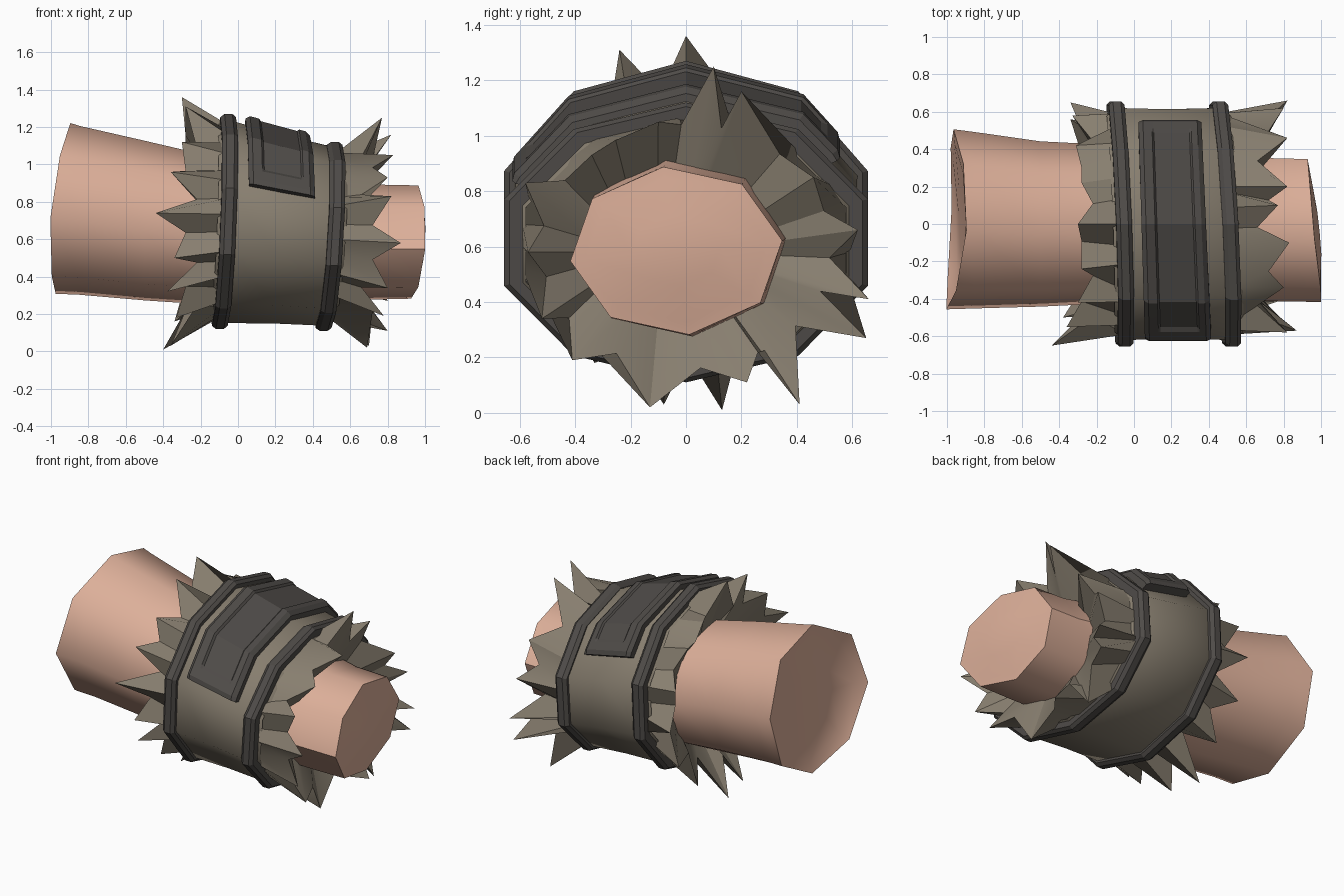
import bpy, bmesh, math
from math import sin, cos, radians, atan2, pi, floor

if "Cube" in bpy.data.objects:
    bpy.data.objects.remove(bpy.data.objects["Cube"])


def material(name, rgb):
    m = bpy.data.materials.new(name)
    m.diffuse_color = (*rgb, 1)
    m.use_nodes = True
    m.node_tree.nodes["Principled BSDF"].inputs["Base Color"].default_value = m.diffuse_color
    return m


SKIN = material("skin", (0.72, 0.43, 0.32))
HIDE = material("brown_hide", (0.245, 0.21, 0.16))
DARK = material("dark_leather", (0.078, 0.071, 0.065))


def loft(name, rings, mat, caps=False, loop=False, angle=35, closed=True):
    """Skin a list of rings with quads; loop joins the last ring to the first."""
    bm = bmesh.new()
    vs = [[bm.verts.new(p) for p in r] for r in rings]
    n = len(rings[0])
    pairs = list(zip(vs, vs[1:])) + ([(vs[-1], vs[0])] if loop else [])
    for a, b in pairs:
        for i in range(n if closed else n - 1):
            j = (i + 1) % n
            bm.faces.new((a[i], a[j], b[j], b[i]))
    if caps:
        bm.faces.new(vs[0])
        bm.faces.new(vs[-1])
    bmesh.ops.recalc_face_normals(bm, faces=bm.faces)
    me = bpy.data.meshes.new(name)
    bm.to_mesh(me)
    bm.free()
    me.materials.append(mat)
    ob = bpy.data.objects.new(name, me)
    bpy.context.collection.objects.link(ob)
    bpy.context.view_layer.objects.active = ob
    ob.select_set(True)
    if angle:
        bpy.ops.object.shade_smooth_by_angle(angle=radians(angle))
    ob.select_set(False)
    return ob


# Arm: eight-sided tapered loft with tilted, slightly dished ends
def arm_ring(x, cy, cz, ry, rz, ty=0, tz=0, bulge=0):
    pts = []
    for k in range(8):
        a = radians(97 + 45 * k)
        y, z = ry * cos(a), rz * sin(a)
        pts.append((x + ty * y + tz * z + bulge * (z / rz) ** 2, cy + y, cz + z))
    return pts


loft("arm", [
    arm_ring(-0.92, 0.02, 0.76, 0.22, 0.21, -0.03, 0.08),
    arm_ring(-0.95, 0.02, 0.76, 0.41, 0.39, -0.03, 0.08, 0.03),
    arm_ring(-0.985, 0.025, 0.765, 0.485, 0.46, 0.03, 0.09, 0.05),
    arm_ring(-0.85, 0.02, 0.755, 0.475, 0.455),
    arm_ring(-0.5, 0.0, 0.70, 0.445, 0.43),
    arm_ring(-0.2, 0.0, 0.655, 0.43, 0.405),
    arm_ring(0.3, -0.01, 0.62, 0.40, 0.35),
    arm_ring(0.72, -0.03, 0.585, 0.385, 0.31),
    arm_ring(0.965, -0.035, 0.585, 0.385, 0.305, -0.1, 0.05, -0.02),
    arm_ring(0.97, -0.035, 0.585, 0.33, 0.26, -0.1, 0.05, -0.02),
    arm_ring(0.985, -0.035, 0.585, 0.16, 0.13, -0.1, 0.05),
], SKIN, caps=True, angle=50)


# Ten-sided cuff section, shared by the sleeve, bands and plate
def section(deg):
    """Point on a unit ten-sided outline, straight between its corners."""
    t = (deg - 90) / 36
    k = floor(t)
    f = t - k
    a, b = radians(90 + 36 * k), radians(126 + 36 * k)
    return cos(a) * (1 - f) + cos(b) * f, sin(a) * (1 - f) + sin(b) * f


def cuff_point(u, deg, scale, dx=0.0):
    """u runs from 0 at the wide band to 1 at the narrow band."""
    cy, cz = section(deg)
    y = 0.69 * scale * cy
    rz = 0.575 + (0.505 - 0.575) * u
    z = rz * scale * cz
    x = -0.075 + 0.562 * u + dx + (-0.038 - 0.016 * u) * y + (0.04 + 0.02 * u) * z
    return x, y, 0.695 + (0.615 - 0.695) * u + z


def cuff_ring(u, scale, dx=0.0):
    return [cuff_point(u, 90 + 36 * k, scale, dx) for k in range(10)]


loft("sleeve", [cuff_ring(u, s) for u, s in
                ((-0.1, 0.88), (0, 0.945), (0.5, 0.935), (1, 0.945), (1.1, 0.88))],
     HIDE, angle=50)

# Bevelled bands
BAND = ((-0.042, 0.88), (-0.042, 0.97), (-0.02, 1.0), (0.022, 1.0), (0.042, 0.97), (0.042, 0.88))
for name, u in (("wide_band", 0), ("narrow_band", 1)):
    loft(name, [cuff_ring(u, s, dx) for dx, s in BAND], DARK, loop=True, angle=20)


# Plate wrapped over the top, with a bevelled rim and recessed panel
def plate_row(deg, profile):
    row = []
    for t, s in profile:
        y = section(deg)[0] * 0.69
        left, right = 0.04 - 0.03 * y, 0.385 - 0.045 * y
        x = left + (right - left) * t
        row.append(cuff_point((x + 0.075) / 0.562, deg, s))
        row[-1] = (x, row[-1][1], row[-1][2])
    return row


T = (0, 0, 0.07, 0.21, 0.24, 0.80, 0.83, 0.93, 1, 1)
LOW = (0.9,) * 10
EDGE = (0.9, 1.0) + (1.02,) * 6 + (1.0, 0.9)
RIM = (0.9, 1.01) + (1.045,) * 6 + (1.01, 0.9)
PANEL = (0.9, 1.01, 1.045, 1.045, 1.025, 1.025, 1.045, 1.045, 1.01, 0.9)
STATIONS = [(156, LOW), (156, EDGE), (153, RIM), (147, RIM), (145, PANEL), (126, PANEL),
            (90, PANEL), (54, PANEL), (44, PANEL), (42, RIM), (37, RIM), (34, EDGE), (34, LOW)]
loft("top_plate", [plate_row(d, list(zip(T, p))) for d, p in STATIONS], DARK,
     angle=15, closed=False)


# Ragged hide collars: tips are (x, y, z); notches are placed between them
def collar(name, tips, u, base_x, notch_x, notch_r, center, inner):
    cy, cz = center
    ang = lambda p: atan2(p[2] - cz, p[1] - cy)
    tips = sorted(tips, key=ang)
    edge = []
    for i, p in enumerate(tips):
        q = tips[(i + 1) % len(tips)]
        a, b = ang(p), ang(q)
        if b < a:
            b += 2 * pi
        m = (a + b) / 2
        edge.append(p)
        edge.append((notch_x + 0.03 * (-1) ** i, cy + notch_r[0] * cos(m), cz + notch_r[1] * sin(m)))
    root = [cuff_point(u, math.degrees(ang(p)), 0.9, base_x) for p in edge]
    ix, iy, iz, ry, rz = inner
    throat = [(ix, iy + ry * cos(ang(p)), iz + rz * sin(ang(p))) for p in edge]
    loft(name, [root, edge, throat], HIDE, angle=25)


collar("narrow_collar", [
    (0.77, 0.10, 1.25), (0.82, 0.20, 1.16), (0.83, -0.10, 1.05), (0.80, -0.34, 0.93),
    (0.82, -0.58, 0.83), (0.87, -0.57, 0.58), (0.80, -0.52, 0.34), (0.78, -0.41, 0.19),
    (0.69, -0.13, 0.02), (0.80, 0.22, 0.11), (0.70, 0.41, 0.03), (0.80, 0.65, 0.27),
    (0.82, 0.66, 0.41), (0.80, 0.62, 0.66), (0.82, 0.46, 0.85)],
    1, 0.0, 0.69, (0.52, 0.44), (0.0, 0.60), (0.60, -0.03, 0.59, 0.33, 0.27))

collar("wide_collar", [
    (-0.30, 0.0, 1.36), (-0.28, -0.24, 1.31), (-0.30, -0.42, 1.12), (-0.36, -0.55, 0.96),
    (-0.44, -0.65, 0.74), (-0.34, -0.59, 0.50), (-0.38, -0.50, 0.32), (-0.33, -0.33, 0.18),
    (-0.36, -0.08, 0.03), (-0.40, 0.13, 0.01), (-0.34, 0.36, 0.16), (-0.34, 0.56, 0.36),
    (-0.34, 0.65, 0.62), (-0.33, 0.58, 0.86), (-0.31, 0.42, 1.08), (-0.28, 0.22, 1.17)],
    0, 0.0, -0.25, (0.51, 0.47), (0.0, 0.69), (-0.17, 0.0, 0.66, 0.38, 0.36))
